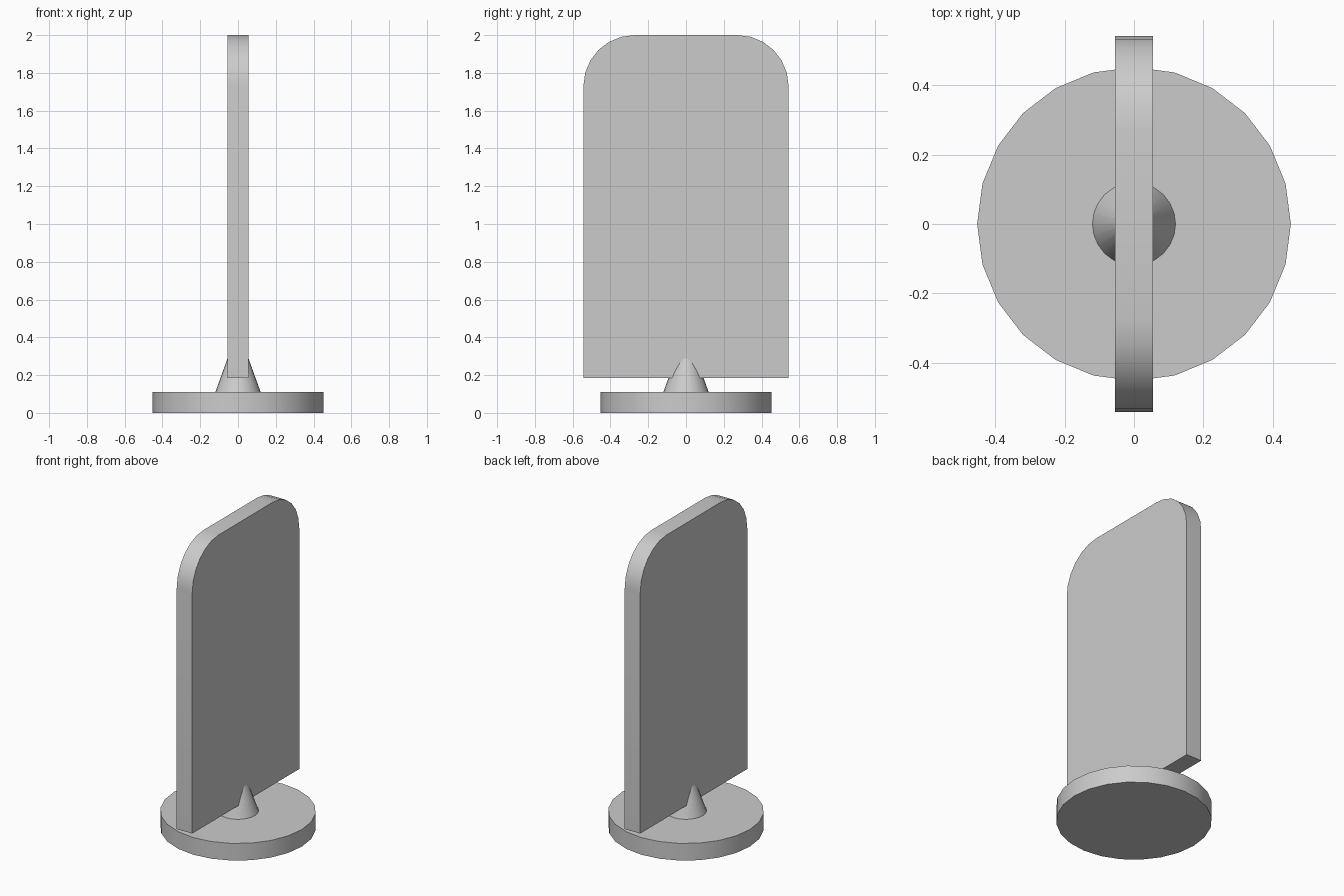
import bpy, bmesh, math

cube = bpy.data.objects.get("Cube")
if cube:
    bpy.data.objects.remove(cube, do_unlink=True)

grey = bpy.data.materials.new("light grey")
grey.use_nodes = True
colour = (0.6, 0.6, 0.6, 1)
grey.diffuse_color = colour
grey.node_tree.nodes["Principled BSDF"].inputs["Base Color"].default_value = colour


def finish(obj, name):
    """Name, colour and smooth one part."""
    obj.name = obj.data.name = name
    obj.data.materials.append(grey)
    bpy.ops.object.select_all(action="DESELECT")
    obj.select_set(True)
    bpy.context.view_layer.objects.active = obj
    bpy.ops.object.shade_smooth_by_angle(angle=math.radians(30))


def round_part(name, r_bottom, r_top, z0, z1):
    """Upright disc or tapered post."""
    bpy.ops.mesh.primitive_cone_add(
        vertices=24, radius1=r_bottom, radius2=r_top,
        depth=z1 - z0, location=(0, 0, (z0 + z1) / 2))
    finish(bpy.context.object, name)


# Foot and the tapered post that holds the panel
round_part("round_base", 0.453, 0.453, 0, 0.11)
round_part("support_cone", 0.12, 0.015, 0.11, 0.4)

# Upright panel with two rounded top corners
half_width, half_thick, bottom, top, radius, steps = 0.543, 0.055, 0.185, 2.0, 0.27, 6
outline = [(-half_width, bottom), (half_width, bottom)]
for side, start in ((1, 0), (-1, 90)):
    for i in range(steps + 1):
        a = math.radians(start + 90 * i / steps)
        outline.append((side * (half_width - radius) + radius * math.cos(a),
                        top - radius + radius * math.sin(a)))

bm = bmesh.new()
face = bm.faces.new([bm.verts.new((-half_thick, y, z)) for y, z in outline])
extruded = bmesh.ops.extrude_face_region(bm, geom=[face])
moved = [g for g in extruded["geom"] if isinstance(g, bmesh.types.BMVert)]
bmesh.ops.translate(bm, verts=moved, vec=(2 * half_thick, 0, 0))
bmesh.ops.recalc_face_normals(bm, faces=bm.faces)
mesh = bpy.data.meshes.new("panel")
bm.to_mesh(mesh)
bm.free()
panel = bpy.data.objects.new("panel", mesh)
bpy.context.collection.objects.link(panel)
finish(panel, "panel")
